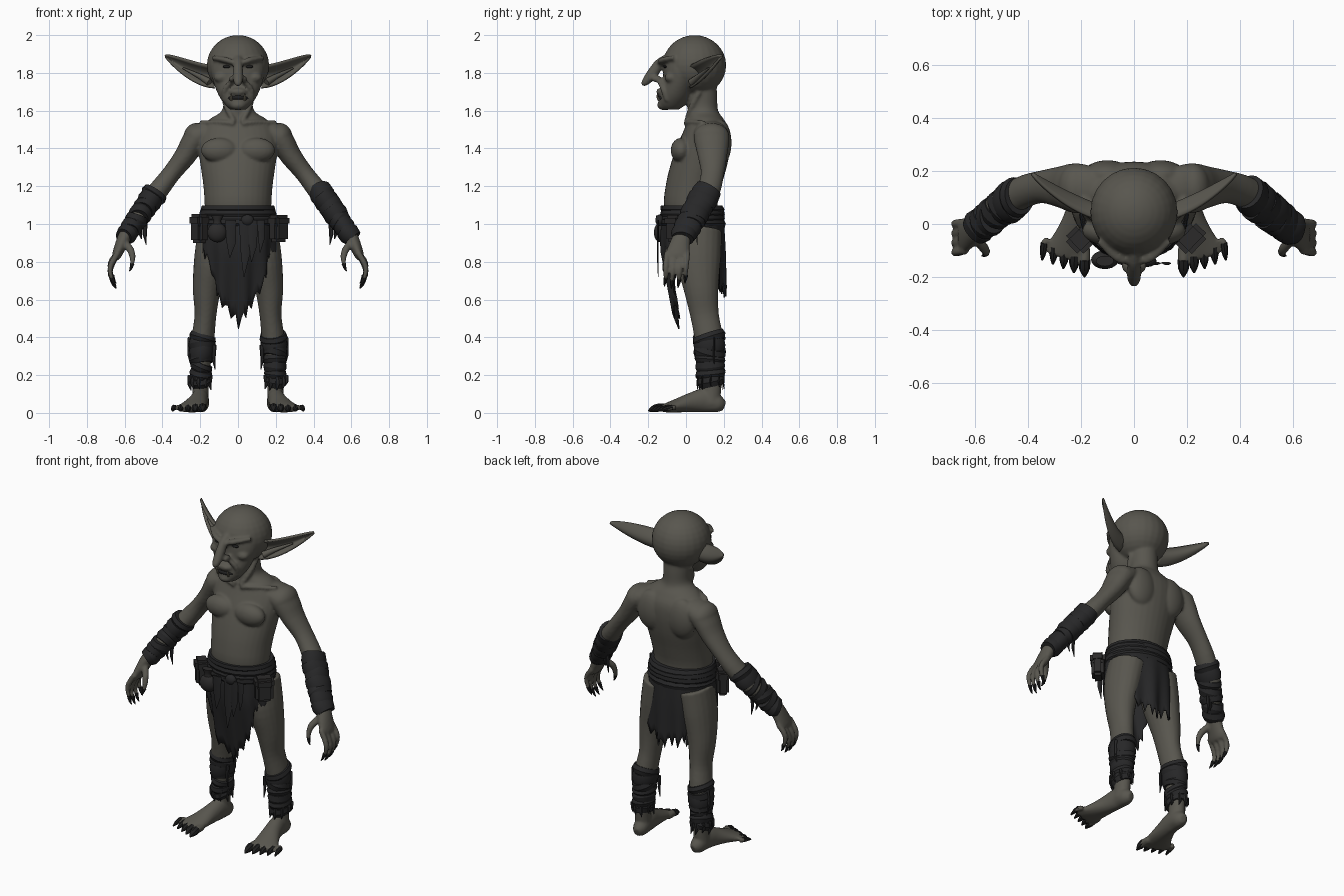
import bpy, bmesh, math, random
from mathutils import Vector, Matrix

random.seed(4)
if "Cube" in bpy.data.objects:
    bpy.data.objects.remove(bpy.data.objects["Cube"])
X, Y, Z = Vector((1, 0, 0)), Vector((0, 1, 0)), Vector((0, 0, 1))
BOTH = (1, -1)


def material(name, r, g, b):
    m = bpy.data.materials.new(name)
    m.use_nodes = True
    m.diffuse_color = (r, g, b, 1)
    bsdf = next(n for n in m.node_tree.nodes if n.type == 'BSDF_PRINCIPLED')
    bsdf.inputs["Base Color"].default_value = (r, g, b, 1)
    return m


SKIN = material("grey olive skin", .098, .093, .077)
CLOTH = material("dark cloth", .02, .02, .021)
LEATHER = material("dark leather", .024, .023, .023)
CLAW = material("black claw", .014, .014, .014)
TOOTH = material("dull tooth", .2, .18, .13)


def finish(name, bm, mat, angle=40):
    bmesh.ops.recalc_face_normals(bm, faces=bm.faces)
    me = bpy.data.meshes.new(name)
    bm.to_mesh(me)
    bm.free()
    me.materials.append(mat)
    ob = bpy.data.objects.new(name, me)
    bpy.context.collection.objects.link(ob)
    bpy.ops.object.select_all(action='DESELECT')
    ob.select_set(True)
    bpy.context.view_layer.objects.active = ob
    bpy.ops.object.shade_smooth_by_angle(angle=math.radians(angle))
    return ob


def catmull(p, steps):
    """Smooth a list of (x, y, z, a, b) sections."""
    p = [Vector(q) for q in p]
    if steps == 1:
        return p
    out = []
    for i in range(len(p) - 1):
        a, b, c, d = p[max(i - 1, 0)], p[i], p[i + 1], p[min(i + 2, len(p) - 1)]
        for k in range(steps):
            t = k / steps
            out.append(b + (c - a) * (t / 2) + (a * 2 - b * 5 + c * 4 - d) * (t * t / 2)
                       + (b * 3 - a - c * 3 + d) * (t ** 3 / 2))
    return out + [p[-1]]


def loft(bm, sections, side=1, ref=Y, flat=False, n=16, steps=4):
    """Closed tube of elliptical sections, level or square to its path."""
    s = catmull(sections, steps)
    c = [Vector(q[:3]) for q in s]
    rings = []
    for i, q in enumerate(s):
        u, v = X, Y
        if not flat:
            t = (c[min(i + 1, len(c) - 1)] - c[max(i - 1, 0)]).normalized()
            u = t.cross(ref).normalized()
            v = u.cross(t)
        ring = []
        for k in range(n):
            w = math.tau * k / n
            p = c[i] + u * (max(q[3], .002) * math.cos(w)) + v * (max(q[4], .002) * math.sin(w))
            ring.append(bm.verts.new((p.x * side, p.y, p.z)))
        rings.append(ring)
    for r0, r1 in zip(rings, rings[1:]):
        for k in range(n):
            bm.faces.new((r0[k], r0[(k + 1) % n], r1[(k + 1) % n], r1[k]))
    bm.faces.new(rings[0])
    bm.faces.new(rings[-1])


def ball(bm, x, y, z, rx, ry, rz):
    m = Matrix.Translation((x, y, z)) @ Matrix.Diagonal((rx, ry, rz, 1))
    bmesh.ops.create_uvsphere(bm, u_segments=24, v_segments=16, radius=1, matrix=m)


# Skin: overlapping forms fused into one surface
body = bmesh.new()
claws = bmesh.new()
loft(body, [(0, .05, .88, .16, .12), (0, .025, 1.08, .175, .14), (0, .04, 1.2, .183, .148),
            (0, .07, 1.32, .2, .15), (0, .095, 1.42, .213, .14), (0, .11, 1.5, .2, .12),
            (0, .105, 1.555, .15, .095), (0, .09, 1.6, .085, .08), (0, .08, 1.68, .078, .085),
            (0, .07, 1.76, .08, .09)], flat=True, n=32)
ball(body, 0, .045, 1.84, .165, .168, .16)
loft(body, [(0, -.01, 1.9, .13, .1), (0, -.025, 1.82, .142, .095), (0, -.035, 1.75, .13, .088),
            (0, -.055, 1.68, .102, .087), (0, -.075, 1.63, .068, .07), (0, -.08, 1.605, .04, .04)],
     flat=True, n=28)
loft(body, [(0, -.09, 1.885, .02, .022), (0, -.14, 1.85, .026, .024), (0, -.175, 1.80, .03, .027),
            (0, -.212, 1.755, .022, .024), (0, -.232, 1.735, .01, .012)], ref=X)
ball(body, 0, -.115, 1.63, .045, .038, .028)
ball(body, 0, -.125, 1.70, .05, .033, .022)
for s in BOTH:
    # Brow, cheek, nostril, smile fold
    loft(body, [(.012, -.135, 1.85, .012, .018), (.06, -.125, 1.866, .016, .02), (.13, -.06, 1.88, .012, .018)], s)
    ball(body, s * .088, -.078, 1.775, .04, .035, .028)
    ball(body, s * .028, -.155, 1.768, .02, .028, .018)
    loft(body, [(.035, -.14, 1.755, .012, .012), (.07, -.12, 1.71, .014, .014), (.075, -.1, 1.65, .01, .01)], s)
    # Chest, shoulder blade, collarbone, neck tendon
    ball(body, s * .098, -.025, 1.39, .098, .056, .066)
    ball(body, s * .1, .185, 1.43, .095, .056, .12)
    ball(body, s * .22, .135, 1.46, .068, .095, .075)
    loft(body, [(.02, .0, 1.53, .014, .014), (.09, .02, 1.54, .012, .013), (.2, .09, 1.535, .014, .014)], s)
    loft(body, [(.02, .0, 1.54, .012, .012), (.06, .03, 1.62, .016, .016), (.08, .07, 1.7, .014, .014)], s)
    # Arm and palm
    loft(body, [(.13, .125, 1.5, .05, .08), (.215, .135, 1.46, .066, .095), (.28, .14, 1.36, .057, .078),
                (.35, .14, 1.27, .049, .062), (.42, .12, 1.18, .053, .062), (.5, .07, 1.08, .054, .06),
                (.575, .0, .97, .04, .045), (.605, -.025, .92, .036, .05), (.64, -.045, .84, .026, .062),
                (.648, -.048, .815, .018, .05)], s, n=20)
    # Fingers with claws
    for k in range(4):
        y, drop = -.1 + .036 * k, (.0, .012, .008, -.015)[k]
        loft(body, [(.635, y, .85, .016, .016), (.672, y - .006, .785 - drop, .016, .016),
                    (.676, y - .008, .74 - drop, .013, .013), (.664, y - .01, .705 - drop, .01, .01)], s, n=10)
        loft(claws, [(.667, y - .008, .715 - drop, .012, .012), (.658, y - .012, .69 - drop, .008, .008),
                     (.645, y - .014, .67 - drop, .002, .002)], s, n=8)
    loft(body, [(.605, -.04, .91, .02, .02), (.568, -.09, .86, .02, .018), (.558, -.108, .815, .015, .015),
                (.562, -.115, .78, .01, .01)], s, n=10)
    loft(claws, [(.56, -.112, .79, .012, .011), (.567, -.118, .765, .007, .007), (.575, -.12, .75, .002, .002)], s, n=8)
    # Leg
    loft(body, [(.11, .07, .97, .1, .12), (.14, .065, .82, .092, .12), (.165, .08, .66, .075, .093),
                (.172, .098, .52, .058, .076), (.185, .12, .4, .06, .075), (.195, .13, .28, .052, .066),
                (.198, .135, .15, .042, .053), (.2, .13, .05, .045, .05)], s, n=20)
    # Foot, toes and toe claws
    loft(body, [(.19, .203, .036, .02, .025), (.195, .17, .047, .042, .046), (.2, .1, .065, .046, .063),
                (.212, .03, .055, .052, .053), (.23, -.04, .04, .066, .038), (.25, -.1, .027, .08, .025),
                (.255, -.125, .022, .07, .018)], s, ref=Z, n=20)
    for k in range(5):
        x, e = .187 + .034 * k, .016 * k
        r = .022 - .002 * k
        loft(body, [(x, -.09 + e / 2, .028, r, r), (x + .004 * k, -.135 + e, .028, r, r),
                    (x + .005 * k, -.165 + e, .02, r * .8, r * .8)], s, ref=Z, n=10)
        loft(claws, [(x + .004 * k, -.135 + e, .03, r, r), (x + .005 * k, -.17 + e, .022, r * .9, r * .85),
                     (x + .006 * k, -.2 + e, .01, .004, .004)], s, ref=Z, n=8)
skin = finish("body", body, SKIN)
mod = skin.modifiers.new("fuse", 'REMESH')
mod.mode, mod.voxel_size, mod.use_smooth_shade = 'VOXEL', .008, True
mod = skin.modifiers.new("soften", 'SMOOTH')
mod.factor, mod.iterations = .5, 3
finish("claws", claws, CLAW)

# Ears: cupped tapering shells
for s, label in zip(BOTH, ("left", "right")):
    bm = bmesh.new()
    grid = []
    for i in range(15):
        t = i / 14
        h = .004 + .066 * (1 - t) ** .85 * (.8 + .9 * t)
        x, y, z = .13 + .255 * t, .07 + .12 * t ** 1.2, 1.78 + .11 * t ** 1.6
        grid.append([bm.verts.new((s * (x + .12 * v * h), y - .9 * h * v * v, z + v * h))
                     for v in [k / 5 - 1 for k in range(11)]])
    for g0, g1 in zip(grid, grid[1:]):
        for k in range(10):
            bm.faces.new((g0[k], g1[k], g1[k + 1], g0[k + 1]))
    ear = finish(label + "_ear", bm, SKIN, 60)
    mod = ear.modifiers.new("thickness", 'SOLIDIFY')
    mod.thickness, mod.offset = .012, 0
    bm = bmesh.new()
    loft(bm, [(.15, .03, 1.75, .02, .02), (.2, .065, 1.78, .014, .014), (.29, .12, 1.825, .005, .006)], s, n=10)
    finish(label + "_ear_fold", bm, SKIN, 60)

# Eyes, mouth and teeth
eyes, teeth, mouth = bmesh.new(), bmesh.new(), bmesh.new()
for s in BOTH:
    ball(eyes, s * .058, -.109, 1.833, .022, .012, .008)
    loft(teeth, [(.035, -.142, 1.655, .007, .007), (.036, -.152, 1.675, .005, .005), (.036, -.15, 1.69, .001, .001)], s, n=8)
loft(mouth, [(-.065, -.108, 1.66, .004, .004), (-.035, -.137, 1.668, .009, .008), (0, -.147, 1.669, .01, .008),
             (.035, -.137, 1.668, .009, .008), (.065, -.108, 1.66, .004, .004)], n=10)
for name, bm, mat in (("eyes", eyes, CLAW), ("tusks", teeth, TOOTH), ("mouth", mouth, CLAW)):
    finish(name, bm, mat)


def wrap(bm, p0, p1, r0, r1, n, side, flat=False):
    """Stack of slightly skewed cloth bands."""
    p0, p1 = Vector(p0), Vector(p1)
    half = (p1 - p0) / n * .75
    for i in range(n):
        t = (i + .5) / n
        c = p0.lerp(p1, t)
        a, b = (r0[k] + (r1[k] - r0[k]) * t + random.uniform(-.003, .004) for k in (0, 1))
        skew = Vector([random.uniform(-.3, .3) * half.length for _ in range(3)])
        loft(bm, [(*(c + (half + skew) * k), a + e, b + e) for k, e in ((-1, -.002), (0, .005), (1, -.006))],
             side, flat=flat, n=20, steps=1)


def rag(bm, x, y, z, length, width, side=1):
    loft(bm, [(x, y, z, width, .005), (x + .004, y - .003, z - length * .6, width * .8, .005),
              (x - .004, y, z - length, .002, .002)], side, n=6, steps=1)


# Forearm and shin wrappings with loose ends
for s, label in zip(BOTH, ("left", "right")):
    bm = bmesh.new()
    wrap(bm, (.435, .11, 1.17), (.6, -.02, .93), (.064, .076), (.052, .066), 7, s)
    rag(bm, .49, .06, 1.03, .14, .014, s)
    rag(bm, .515, .05, 1.0, .08, .012, s)
    finish(label + "_forearm_wrap", bm, CLOTH, 30)
    bm = bmesh.new()
    wrap(bm, (.187, .122, .415), (.2, .132, .15), (.072, .083), (.052, .07), 7, s)
    for k in range(9):
        w = math.tau * k / 9
        rag(bm, .198 + .054 * math.cos(w), .132 + .07 * math.sin(w), .2, random.uniform(.05, .085), .014, s)
    rag(bm, .125, .08, .36, .13, .012, s)
    rag(bm, .25, .15, .4, .16, .016, s)
    finish(label + "_shin_wrap", bm, CLOTH, 30)

# Ragged loincloth: hem height follows the angle from the front
HEM = [(0, .47), (.5, .59), (.75, .72), (.95, .84), (1.6, .84), (2, .74), (2.5, .67), (3.2, .62)]


def hem(f):
    for (a, za), (b, zb) in zip(HEM, HEM[1:]):
        if f <= b:
            return za + (zb - za) * (f - a) / (b - a)


bm = bmesh.new()
cols, rows = 96, 8
skirt = []
for i in range(cols):
    w = math.tau * i / cols - math.pi
    low = hem(abs(w)) + (.035 if i % 3 else -.025) * random.uniform(.3, 1.2)
    col = []
    for j in range(rows + 1):
        z = 1.04 + (low - 1.04) * j / rows
        d = 1.04 - z
        pleat = 1 + .18 * d * math.sin(w * 11) + .25 * min(d, .16)
        front = max(math.cos(w), 0)
        col.append(bm.verts.new((.198 * pleat * math.sin(w),
                                 .035 - .165 * pleat * math.cos(w) + front * max(d - .16, 0) * .22, z)))
    skirt.append(col)
for i in range(cols):
    a, b = skirt[i], skirt[(i + 1) % cols]
    for j in range(rows):
        bm.faces.new((a[j], b[j], b[j + 1], a[j + 1]))
cloth = finish("loincloth", bm, CLOTH, 30)
cloth.modifiers.new("thickness", 'SOLIDIFY').thickness = .008

# Waist sash, knot and hanging ends
bm = bmesh.new()
wrap(bm, (0, .034, 1.09), (0, .035, .99), (.192, .16), (.205, .17), 4, 1, True)
ball(bm, .05, -.14, 1.02, .035, .022, .03)
for x, length, width in ((.035, .3, .03), (.075, .22, .028), (-.04, .2, .03), (.12, .17, .02)):
    rag(bm, x, -.147, 1.02, length, width)
finish("waist_sash", bm, CLOTH, 30)

# Belt pouches with flaps
bm = bmesh.new()
for x, y, w, h, turn in ((-.205, -.06, .085, .15, -.8), (.215, -.055, .1, .14, .8)):
    m = Matrix.Translation((x, y, .975)) @ Matrix.Rotation(turn, 4, 'Z')
    for dz, dims in ((0, (w, .07, h)), (h * .3, (w * 1.1, .085, h * .45))):
        box = bmesh.ops.create_cube(bm, size=1, matrix=m @ Matrix.Translation((0, 0, dz)) @ Matrix.Diagonal((*dims, 1)))
        edges = {e for v in box["verts"] for e in v.link_edges}
        bmesh.ops.bevel(bm, geom=list(edges), offset=.016, segments=2, affect='EDGES')
ball(bm, -.11, -.135, .955, .052, .035, .052)
loft(bm, [(-.11, -.135, .99, .03, .02), (-.11, -.138, 1.015, .02, .016), (-.11, -.14, 1.045, .034, .02)], n=12)
finish("belt_pouches", bm, LEATHER)
